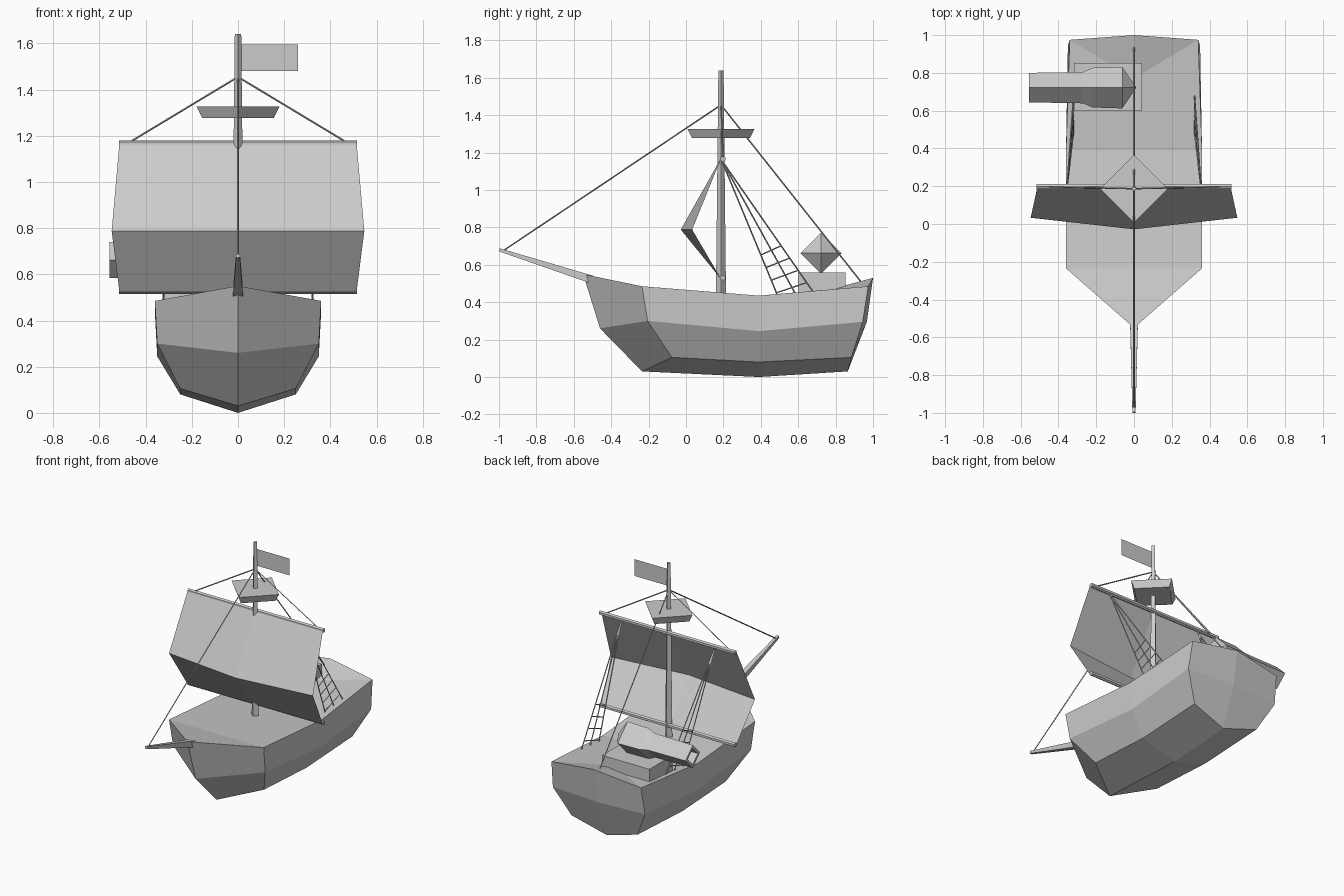
import bpy, bmesh, math
from mathutils import Vector, Matrix

if "Cube" in bpy.data.objects:
    bpy.data.objects.remove(bpy.data.objects["Cube"])


def finish(name, bm):
    bmesh.ops.recalc_face_normals(bm, faces=bm.faces)
    mesh = bpy.data.meshes.new(name)
    bm.to_mesh(mesh)
    bm.free()
    obj = bpy.data.objects.new(name, mesh)
    bpy.context.collection.objects.link(obj)
    return obj


def polygons(name, verts, faces, mirror=False):
    bm = bmesh.new()
    vs = [bm.verts.new(v) for v in verts]
    for f in faces:
        bm.faces.new([vs[i] for i in f])
    obj = finish(name, bm)
    if mirror:
        obj.modifiers.new("mirror", "MIRROR").merge_threshold = 0.001
    return obj


def add_rod(bm, a, b, r1, r2, sides=4, roll=0.0):
    a, b = Vector(a), Vector(b)
    d = b - a
    m = (Matrix.Translation((a + b) / 2) @ d.to_track_quat('Z', 'Y').to_matrix().to_4x4()
         @ Matrix.Rotation(roll, 4, 'Z'))
    bmesh.ops.create_cone(bm, cap_ends=True, segments=sides, radius1=r1, radius2=r2,
                          depth=d.length, matrix=m)


def rod(name, *args):
    bm = bmesh.new()
    add_rod(bm, *args)
    return finish(name, bm)


# Hull: half of it as stations from stem to stern, then mirrored
hull = {
    "stem_top": (0, -.55, .55), "stem_mid": (0, -.46, .26), "stem_keel": (0, -.235, .03),
    "t1": (.36, -.235, .485), "m1": (.35, -.205, .30), "l1": (.25, -.075, .105),
    "t2": (.36, .39, .435), "m2": (.35, .39, .245), "l2": (.25, .39, .08),
    "t3": (.34, .975, .485), "m3": (.35, .945, .295), "l3": (.25, .885, .105),
    "keel2": (0, .39, 0), "keel3": (0, .865, .03),
    "stern_top": (0, 1.0, .53), "stern_mid": (0, .967, .295),
    "deck1": (0, -.235, .485), "deck2": (0, .39, .435), "deck3": (0, .77, .468),
}
keys = list(hull)
panels = [
    "stem_top t1 m1 stem_mid", "stem_mid m1 l1 stem_keel",
    "t1 t2 m2 m1", "m1 m2 l2 l1", "l1 l2 keel2 stem_keel",
    "t2 t3 m3 m2", "m2 m3 l3 l2", "l2 l3 keel3 keel2",
    "stern_top t3 m3 stern_mid", "stern_mid m3 l3 keel3",
    "stem_top deck1 t1", "deck1 deck2 t2 t1", "deck2 deck3 t3 t2", "deck3 stern_top t3",
]
polygons("hull", hull.values(), [[keys.index(k) for k in p.split()] for p in panels], True)

# Mast, bowsprit and yards
MAST_Y = .187
rod("mast", (0, MAST_Y, .43), (0, MAST_Y, 1.64), .027, .014)
rod("bowsprit", (0, -.50, .52), (0, -.998, .68), .03, .012, 4, math.pi / 4)
for name, z in (("upper_yard", 1.165), ("lower_yard", .53)):
    rod(name, (-.515, .198, z), (.515, .198, z), .015, .015, 6)

# Crow's nest
rod("lookout_platform", (0, MAST_Y, 1.278), (0, MAST_Y, 1.327), .155, .18)

# Sail: half sheet bulging forward at the middle row, mirrored
polygons("sail",
         [(0, .19, 1.175), (.513, .19, 1.175), (0, -.028, .788),
          (.547, .033, .788), (0, .19, .52), (.513, .19, .52)],
         [(0, 1, 3, 2), (2, 3, 5, 4)], True)

# Flag
polygons("flag", [(.01, MAST_Y, 1.48), (.26, MAST_Y, 1.48), (.26, MAST_Y, 1.595),
                  (.01, MAST_Y, 1.595)], [(0, 1, 2, 3)])

# Stays from the masthead
bm = bmesh.new()
head = Vector((0, MAST_Y, 1.455))
for end in ((0, -.97, .68), (0, .935, .51), (.465, .198, 1.175), (-.465, .198, 1.175)):
    add_rod(bm, head, end, .004, .004)
finish("stays", bm)

# Shrouds with ladder rungs on both sides
for side, label in ((-1, "left"), (1, "right")):
    bm = bmesh.new()
    top = Vector((side * .355, .19, 1.16))
    feet = [Vector((side * .32, y, z)) for y, z in ((.49, .435), (.585, .445), (.68, .455))]
    for foot in feet:
        add_rod(bm, top, foot, .004, .004)
    for i in range(4):
        t = .70 + .093 * i
        add_rod(bm, top.lerp(feet[0], t), top.lerp(feet[2], t - .05), .0035, .0035)
    finish("shrouds_" + label, bm)

# Gun base block
bm = bmesh.new()
bmesh.ops.create_cube(bm, size=1, matrix=Matrix.Translation((-.138, .725, .495))
                      @ Matrix.Diagonal((.36, .253, .13, 1)))
finish("gun_base", bm)

# Four-sided gun barrel with a hollow bore, spun about its x axis
bm = bmesh.new()
profile = [(.012, 0), (-.062, .11), (-.22, .105), (-.27, .083), (-.557, .078),
           (-.557, .055), (-.30, .055), (-.30, 0)]
vs = [bm.verts.new((x, .722, .662 + r)) for x, r in profile]
es = [bm.edges.new(p) for p in zip(vs, vs[1:])]
bmesh.ops.spin(bm, geom=vs + es, cent=(0, .722, .662), axis=(1, 0, 0),
               angle=math.tau, steps=4)
bmesh.ops.remove_doubles(bm, verts=bm.verts, dist=.0005)
finish("gun_barrel", bm)
